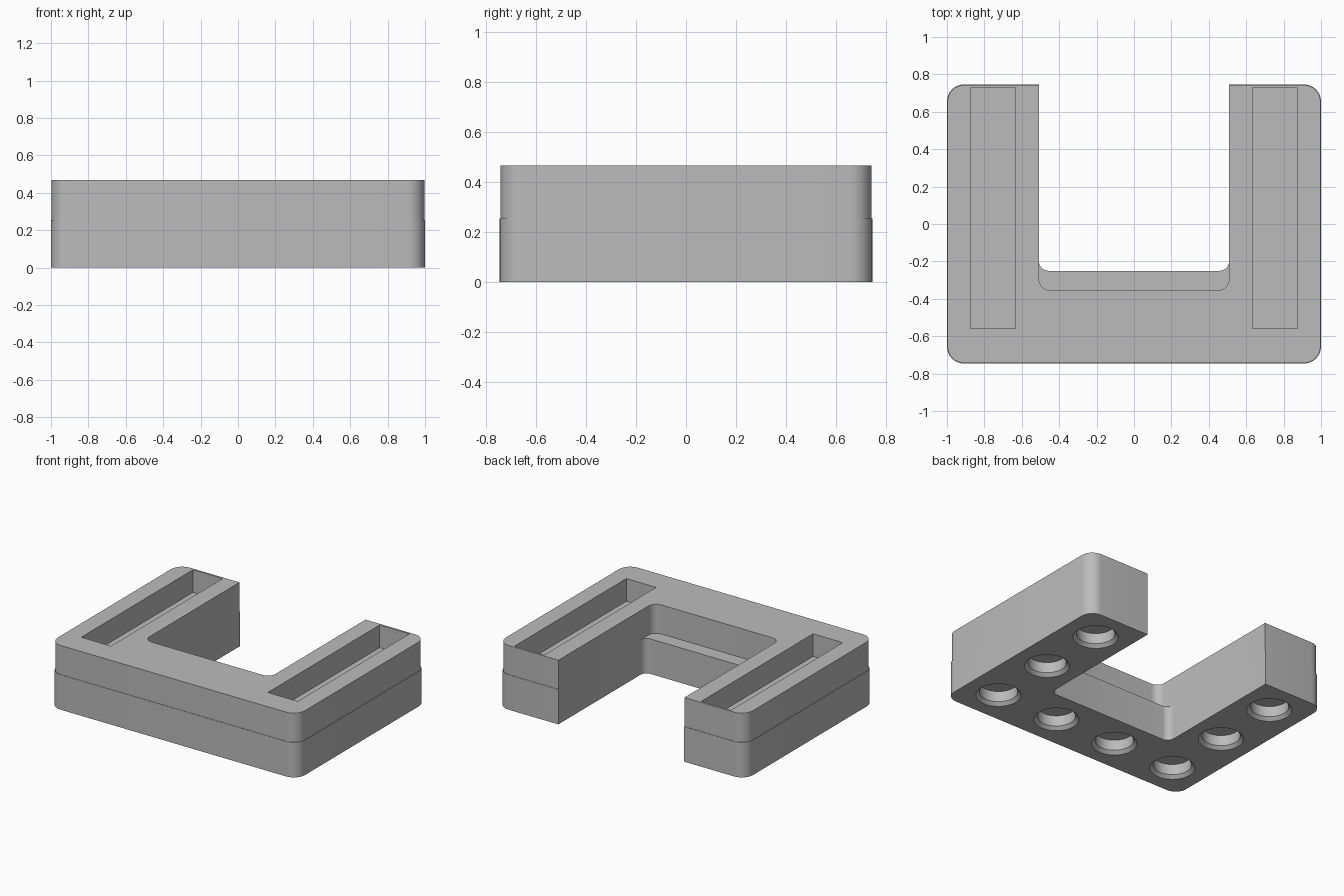
import bpy, bmesh
from math import radians, sin, cos, pi
from mathutils import Vector

cube = bpy.data.objects.get("Cube")
if cube:
    bpy.data.objects.remove(cube, do_unlink=True)

grey = bpy.data.materials.new("plain grey")
grey.use_nodes = True
grey.diffuse_color = (0.5, 0.5, 0.5, 1)
grey.node_tree.nodes["Principled BSDF"].inputs["Base Color"].default_value = (0.5, 0.5, 0.5, 1)


def add_object(name, bm):
    bmesh.ops.recalc_face_normals(bm, faces=bm.faces)
    mesh = bpy.data.meshes.new(name)
    bm.to_mesh(mesh)
    bm.free()
    obj = bpy.data.objects.new(name, mesh)
    bpy.context.collection.objects.link(obj)
    return obj


def rounded(corners, steps=8):
    """Outline with a circular fillet at each (x, y, radius) right-angle corner."""
    points = []
    for i, (x, y, r) in enumerate(corners):
        here = Vector((x, y))
        if r == 0:
            points.append(here)
            continue
        before = (Vector(corners[i - 1][:2]) - here).normalized()
        after = (Vector(corners[(i + 1) % len(corners)][:2]) - here).normalized()
        centre = here + (before + after) * r
        for k in range(steps + 1):
            a = pi / 2 * k / steps
            points.append(centre - after * r * cos(a) - before * r * sin(a))
    return points


def u_block(name, half_x, half_y, inner_y, inner_r, z0, z1):
    """Horseshoe-shaped slab open towards the back."""
    gap, r = 0.508, 0.09
    corners = [(-half_x, -half_y, r), (half_x, -half_y, r), (half_x, half_y, r),
               (gap, half_y, 0), (gap, inner_y, inner_r),
               (-gap, inner_y, inner_r), (-gap, half_y, 0), (-half_x, half_y, r)]
    bm = bmesh.new()
    face = bm.faces.new([bm.verts.new((p.x, p.y, z0)) for p in rounded(corners)])
    extruded = bmesh.ops.extrude_face_region(bm, geom=[face])["geom"]
    top = [v for v in extruded if isinstance(v, bmesh.types.BMVert)]
    bmesh.ops.translate(bm, verts=top, vec=(0, 0, z1 - z0))
    return add_object(name, bm)


def add_box(bm, x0, x1, y0, y1, z0, z1):
    verts = bmesh.ops.create_cube(bm, size=1)["verts"]
    for v in verts:
        v.co = (x1 if v.co.x > 0 else x0, y1 if v.co.y > 0 else y0, z1 if v.co.z > 0 else z0)


def add_lathe(bm, cx, cy, profile, sides=40):
    """Closed turned solid from a (radius, height) profile."""
    rings = [[bm.verts.new((cx + r * cos(2 * pi * i / sides), cy + r * sin(2 * pi * i / sides), z))
              for i in range(sides)] for r, z in profile]
    for low, high in zip(rings, rings[1:]):
        for i in range(sides):
            j = (i + 1) % sides
            bm.faces.new((low[i], low[j], high[j], high[i]))
    bm.faces.new(rings[0])
    bm.faces.new(rings[-1])


def cut(obj, cutter):
    cutter.hide_render = True
    mod = obj.modifiers.new("cut", 'BOOLEAN')
    mod.operation = 'DIFFERENCE'
    mod.solver = 'EXACT'
    mod.object = cutter
    bpy.context.view_layer.update()
    graph = bpy.context.evaluated_depsgraph_get()
    mesh = bpy.data.meshes.new_from_object(obj.evaluated_get(graph))
    obj.modifiers.clear()
    obj.data = mesh
    bpy.data.objects.remove(cutter, do_unlink=True)


def finish(obj):
    obj.data.materials.clear()
    obj.data.materials.append(grey)
    bpy.ops.object.select_all(action='DESELECT')
    obj.select_set(True)
    bpy.context.view_layer.objects.active = obj
    bpy.ops.object.shade_smooth_by_angle(angle=radians(30))


# Lower slab with countersunk blind holes underneath
SEAM, TOP = 0.255, 0.467
base = u_block("lower_base", 1.0, 0.746, -0.25, 0.05, 0, SEAM)
bm = bmesh.new()
for x in (-0.75, -0.25, 0.25, 0.75):
    for y in (-0.5, 0, 0.5):
        if abs(x) > 0.5 or y < 0:
            add_lathe(bm, x, y, [(0.17, -0.02), (0.127, 0.023), (0.127, 0.1)])
cut(base, add_object("hole_cutter", bm))
finish(base)

# Upper slab, slightly smaller, with a long pocket in each arm
upper = u_block("upper_body", 0.997, 0.743, -0.355, 0.06, SEAM, TOP)
bm = bmesh.new()
for side in (-1, 1):
    x0, x1 = sorted((side * 0.633, side * 0.873))
    add_box(bm, x0, x1, -0.56, 0.728, TOP - 0.165, TOP + 0.1)
cut(upper, add_object("pocket_cutter", bm))
finish(upper)
